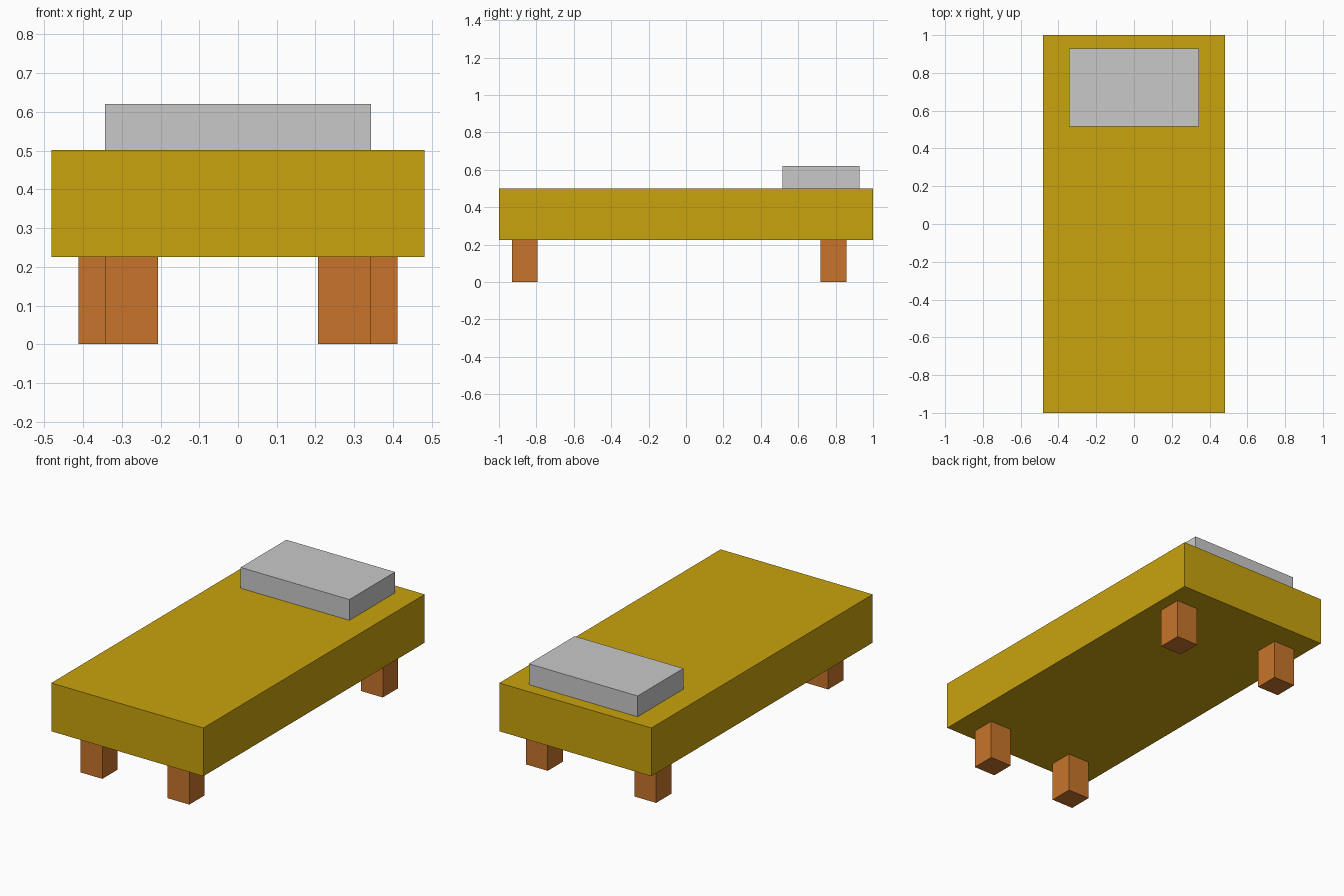
import bpy

if "Cube" in bpy.data.objects:
    bpy.data.objects.remove(bpy.data.objects["Cube"])


def material(name, color):
    mat = bpy.data.materials.new(name)
    mat.diffuse_color = (*color, 1.0)
    mat.use_nodes = True
    mat.node_tree.nodes["Principled BSDF"].inputs["Base Color"].default_value = mat.diffuse_color
    return mat


def box(name, x, y, z, mat):
    """Box from (min, max) ranges on each axis."""
    bpy.ops.mesh.primitive_cube_add(
        size=1, location=[(a + b) / 2 for a, b in (x, y, z)])
    obj = bpy.context.object
    obj.name = name
    obj.scale = [b - a for a, b in (x, y, z)]
    bpy.ops.object.transform_apply(location=False, rotation=False, scale=True)
    obj.data.materials.append(mat)
    return obj


mustard = material("mustard", (0.584, 0.366, 0.004))
wood = material("orange wood", (0.578, 0.178, 0.024))
grey = material("pale grey", (0.584, 0.584, 0.584))

# Mattress and pillow
box("mattress", (-0.481, 0.481), (-1.0, 1.0), (0.225, 0.501), mustard)
box("pillow", (-0.344, 0.344), (0.515, 0.928), (0.501, 0.62), grey)

# Legs: the front pair stands closer together than the back pair
half = 0.069
for row, cx, cy in (("front", 0.275, -0.862), ("back", 0.343, 0.789)):
    for side, s in (("left", -1), ("right", 1)):
        box(f"{row}_{side}_leg", (s * cx - half, s * cx + half),
            (cy - half, cy + half), (0.0, 0.225), wood)
